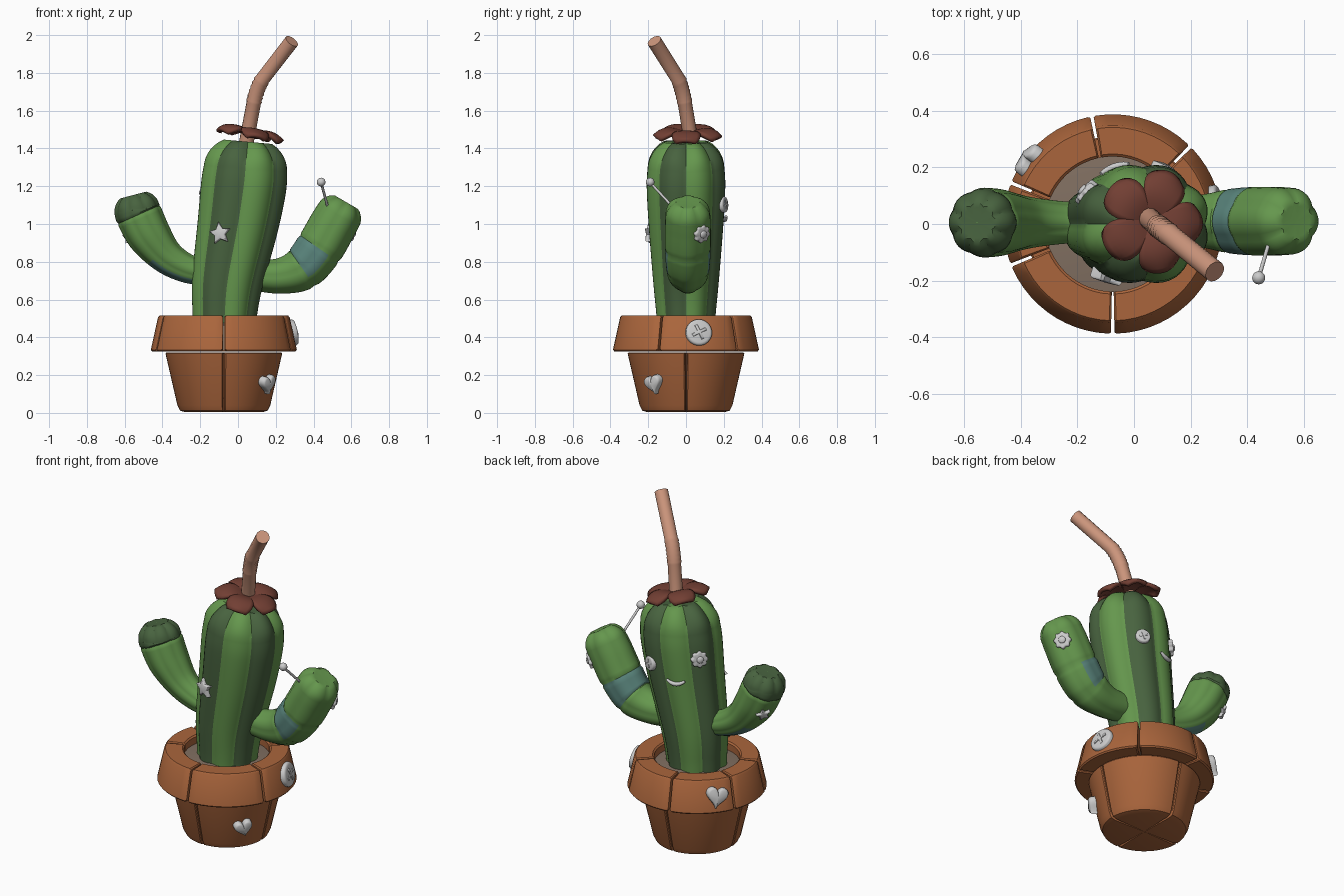
import bpy, bmesh
from math import sin, cos, pi, radians, sqrt
from mathutils import Vector, Matrix

if "Cube" in bpy.data.objects:
    bpy.data.objects.remove(bpy.data.objects["Cube"])

def mat(name, *rgb):
    m = bpy.data.materials.new(name)
    m.diffuse_color = (*rgb, 1)
    m.use_nodes = True
    m.node_tree.nodes["Principled BSDF"].inputs["Base Color"].default_value = m.diffuse_color
    return m

GREEN, DARK = mat("green", .13, .31, .075), mat("dark_green", .065, .125, .05)
TEAL, CLAY = mat("teal", .10, .23, .20), mat("clay", .40, .13, .045)
PETAL, STRAW = mat("petal", .17, .05, .034), mat("straw", .60, .30, .20)
SOIL = mat("soil", .22, .16, .12)
CX = -0.075  # pot axis

def make(name, verts, faces, mats=(), slots=None, angle=35):
    me = bpy.data.meshes.new(name)
    me.from_pydata([tuple(v) for v in verts], [], faces)
    for m in mats:
        me.materials.append(m)
    if slots:
        me.polygons.foreach_set("material_index", slots)
    bm = bmesh.new()
    bm.from_mesh(me)
    bmesh.ops.recalc_face_normals(bm, faces=bm.faces)
    bm.to_mesh(me)
    bm.free()
    me.shade_smooth()
    me.set_sharp_from_angle(angle=radians(angle))
    ob = bpy.data.objects.new(name, me)
    bpy.context.collection.objects.link(ob)
    return ob

def lobed_tube(name, ctrl, lobes, depth, cap, mats, pick, phase=0, sy=1, grooves=()):
    """Ribbed tube along (x, y, z, r) points with a dimpled domed end."""
    P = [Vector(c) for c in ctrl]
    n, sub, per, ncap = len(P), 8, 8, 10
    segs, rows = lobes * per, []
    for i in range((n - 1) * sub + 1):
        k = min(i // sub, n - 2)
        u = i / sub - k
        a, b, c, d = P[max(k - 1, 0)], P[k], P[k + 1], P[min(k + 2, n - 1)]
        q = .5 * (2*b + (c - a)*u + (2*a - 5*b + 4*c - d)*u*u + (3*b - a - 3*c + d)*u**3)
        rows.append([q.xyz, q.w * (.955 if i / sub in grooves else 1), depth, i / sub])
    cs = [r[0] for r in rows]
    tans = [(cs[min(i + 1, len(cs) - 1)] - cs[max(i - 1, 0)]).normalized() for i in range(len(cs))]
    for k in range(1, ncap + 1):
        a = k / ncap * pi / 2
        h = cap * (sin(a) - .22 * max(0, sin(a) - .8) / .2)
        rows.append([cs[-1] + tans[-1] * h, max(ctrl[-1][3] * cos(a), .002), depth + .12 * sin(a), n - 1 + k / ncap])
        tans.append(tans[len(cs) - 1])
    verts, faces, slots = [], [], []
    Y = Vector((0, 1, 0))
    for (c, r, dp, t), T in zip(rows, tans):
        N = Y.cross(T)
        for j in range(segs):
            th = phase + 2 * pi * j / segs
            f = r * (1 - dp * (1 - abs(sin(pi * j / per))))
            verts.append(c + f * (cos(th) * N + sy * sin(th) * Y))
    for i in range(len(rows) - 1):
        for j in range(segs):
            k = (j + 1) % segs
            faces.append((i*segs + j, i*segs + k, (i+1)*segs + k, (i+1)*segs + j))
            slots.append(pick(rows[i][3], phase + 2 * pi * (j + .5) / segs, j // per))
    for i in (0, len(rows) - 1):
        faces.append(tuple(range(i * segs, (i + 1) * segs)))
        slots.append(slots[0 if i == 0 else -1])
    return make(name, verts, faces, mats, slots)

def wedge(name, prof, a0, a1, inset=.007):
    """Revolved closed profile between two angles, with chamfered ends."""
    mid = Vector((sum(p[0] for p in prof), sum(p[1] for p in prof))) / len(prof)
    steps = max(4, round((a1 - a0) / 6))
    angs = [a0] + [a0 + 1.2 + (a1 - a0 - 2.4) * i / steps for i in range(steps + 1)] + [a1]
    verts, m = [], len(prof)
    for i, a in enumerate(angs):
        for r, z in prof:
            if i in (0, len(angs) - 1):
                d = mid - Vector((r, z))
                r, z = Vector((r, z)) + d.normalized() * inset
            verts.append((CX + r * cos(radians(a)), r * sin(radians(a)), z))
    faces = [(i*m + j, i*m + (j+1) % m, (i+1)*m + (j+1) % m, (i+1)*m + j)
             for i in range(len(angs) - 1) for j in range(m)]
    faces += [tuple(range(m)), tuple(range((len(angs) - 1) * m, len(angs) * m))]
    return make(name, verts, faces, [CLAY])

# Pot: four lower quarters and six rim blocks with narrow gaps
lower = [(.003, .004), (.205, .004), (.232, .012), (.246, .04), (.309, .314), (.303, .321), (.003, .321)]
pots = [wedge(f"pot_quarter_{i}", lower, 90*i + .8, 90*i + 89.2) for i in range(4)]
rim = [(.24, .326), (.38, .326), (.387, .334), (.349, .506), (.341, .515), (.247, .515), (.238, .507)]
cuts = [-22, 45, 101, 158, 202, 270, 338]
rims = [wedge(f"rim_block_{i}", rim, a + .9, b - .9) for i, (a, b) in enumerate(zip(cuts, cuts[1:]))]

# Soil
ring = [(cos(i * pi / 24), sin(i * pi / 24)) for i in range(48)]
sv = [(CX + r * x, r * y, z) for r, z in ((.24, .33), (.24, .465), (.12, .48)) for x, y in ring]
sf = [(i*48 + j, i*48 + (j+1) % 48, (i+1)*48 + (j+1) % 48, (i+1)*48 + j) for i in range(2) for j in range(48)]
make("soil", sv, sf + [tuple(range(48)), tuple(range(96, 144))], [SOIL])

# Cactus trunk and arms
body = lobed_tube("trunk", [(-.072, 0, .42, .172), (-.07, 0, .52, .178), (-.055, 0, .7, .197), (0, 0, 1, .224),
                  (.03, 0, 1.2, .236), (.04, 0, 1.3, .23)], 8, .08, .17, [GREEN, DARK],
                  lambda t, th, l: l % 2, sy=.92)
arm_l = lobed_tube("left_arm", [(-.15, .005, .74, .068), (-.27, .005, .765, .077), (-.38, .005, .83, .093),
                   (-.47, .005, .94, .117), (-.525, .005, 1.05, .123), (-.535, .005, 1.08, .12)], 8, .05, .095,
                   [GREEN, DARK, TEAL], lambda t, th, l: 1 if t >= 4 else 2 if t < 2.2 and cos(th) < -.6 else 0,
                   phase=pi / 8, grooves=(4,))
arm_r = lobed_tube("right_arm", [(.08, .01, .73, .082), (.22, .01, .725, .094), (.34, .01, .765, .117),
                   (.43, .01, .87, .126), (.5, .01, .99, .126), (.535, .01, 1.05, .123)], 6, .055, .095,
                   [GREEN, TEAL], lambda t, th, l: int(2 <= t < 3 and cos(th) < .5),
                   phase=pi / 6, grooves=(2, 3))

# Flower petals at the crown
NU, NV = 10, 8
for k in range(5):
    a = radians(-4 + 72 * k)
    pv = []
    for i in range(NU + 1):
        u = i / NU
        w = .016 + .056 * sin(min(u / .75, 1) * pi / 2) - .022 * max(0, (u - .75) / .25) ** 2
        for j in range(NV + 1):
            v = 2 * j / NV - 1
            x = .012 + .17 * u - .022 * u * v * v
            z = .03 * sin(u * 2.6) - .02 * u ** 3 - .016 * u * v * v
            pv.append((x, w * v, z))
    pf = [(i*(NV+1) + j, (i+1)*(NV+1) + j, (i+1)*(NV+1) + j + 1, i*(NV+1) + j + 1)
          for i in range(NU) for j in range(NV)]
    p = make(f"petal_{k}", pv, pf, [PETAL], angle=60)
    p.matrix_world = Matrix.Translation((.058, .01, 1.475)) @ Matrix.Rotation(radians(11), 4, 'Y') @ Matrix.Rotation(a, 4, 'Z')
    s = p.modifiers.new("thickness", 'SOLIDIFY')
    s.thickness, s.offset = .022, 0

def tube(name, pts, depth, radii=None, m=None):
    cu = bpy.data.curves.new(name, 'CURVE')
    cu.dimensions, cu.bevel_depth, cu.bevel_resolution, cu.use_fill_caps = '3D', depth, 5, True
    sp = cu.splines.new('POLY')
    sp.points.add(len(pts) - 1)
    for i, p in enumerate(pts):
        sp.points[i].co = (*p, 1)
        sp.points[i].radius = radii[i] if radii else 1
    sp.use_smooth = True
    if m:
        cu.materials.append(m)
    ob = bpy.data.objects.new(name, cu)
    bpy.context.collection.objects.link(ob)
    return ob

# Bent drinking straw with ridged elbow
A, B, C, D = [Vector(v) for v in ((.042, .03, 1.42), (.083, -.006, 1.64), (.128, -.04, 1.765), (.285, -.168, 1.968))]
M = Vector((.097, -.018, 1.71))
bend = [B*(1-u)**2 + 2*M*u*(1-u) + C*u*u for u in [i / 12 for i in range(13)]]
tube("straw", [A] + bend + [D], .039, [1] + [1.07 if i % 2 else .98 for i in range(13)] + [1], STRAW)

# Pin in the right arm
tube("pin_shaft", [(.475, -.07, 1.09), (.44, -.19, 1.22)], .007)
bpy.ops.mesh.primitive_uv_sphere_add(segments=20, ring_count=12, radius=.023, location=(.44, -.19, 1.222))
bpy.context.object.name = "pin_head"
bpy.ops.object.shade_smooth()

bpy.context.view_layer.update()

def frame(target, loc, normal, spin=0):
    """Transform sitting on the target surface, local y pointing up."""
    ok, p, _, _ = target.closest_point_on_mesh(Vector(loc))
    q = Vector(normal).to_track_quat('Z', 'Y')
    return Matrix.Translation(p) @ q.to_matrix().to_4x4() @ Matrix.Rotation(radians(spin), 4, 'Z')

def badge(name, outline, thick, M, base=-.02):
    m, vs = len(outline), []
    for s, z in ((1, base), (1, thick * .55), (.93, thick * .88), (.8, thick)):
        vs += [(x * s, y * s, z) for x, y in outline]
    fs = [(i*m + j, i*m + (j+1) % m, (i+1)*m + (j+1) % m, (i+1)*m + j) for i in range(3) for j in range(m)]
    vs.append((0, 0, thick * 1.12))
    fs += [(3*m + j, 3*m + (j+1) % m, 4*m) for j in range(m)] + [tuple(range(m))]
    ob = make(name, vs, fs, angle=45)
    ob.matrix_world = M

def loop(r, n=40, wob=0, k=8):
    return [(r * (1 + wob * cos(k*a)) * cos(a), r * (1 + wob * cos(k*a)) * sin(a)) for a in [2*pi*i/n for i in range(n)]]

def star(r):
    return [(q * cos(pi/2 + i*pi/5), q * sin(pi/2 + i*pi/5)) for i in range(10) for q in [r if i % 2 == 0 else r * .5]]

def heart(r):
    return [(r * sin(a)**3, r * (13*cos(a) - 5*cos(2*a) - 2*cos(3*a) - cos(4*a) + 2.5) / 15)
            for a in [2*pi*i/36 for i in range(36)]]

def screw(name, r, M):
    badge(name, loop(r), r * .3, M)
    w, l = r * .12, r * .62
    plus = [(w, w), (w, l), (-w, l), (-w, w), (-l, w), (-l, -w), (-w, -w), (-w, -l), (w, -l), (w, -w), (l, -w), (l, w)]
    badge(name + "_cross", plus, r * .38, M)

def flower(name, r, M):
    badge(name, loop(r, 48, .09), r * .3, M)
    badge(name + "_centre", loop(r * .45, 24), r * .5, M)

# Decorations: buttons, screws, stars, hearts and the smile
badge("trunk_star", star(.06), .02, frame(body, (-.11, -.22, .95), (-.3, -1, .03), 8))
screw("screw_eye", .042, frame(body, (.11, .23, 1.1), (.42, 1, .05), 20))
flower("button_eye", .045, frame(body, (-.21, .15, 1.17), (-.9, .7, .12)))
flower("arm_button", .046, frame(arm_r, (.63, .105, .925), (.8, .62, -.3)))
badge("arm_star", star(.042), .016, frame(arm_l, (-.6, .09, .91), (-.7, .6, -.4), 15))
screw("rim_screw", .07, frame(rims[0], (.31, .072, .43), (1, .2, .2), 25))
badge("rim_heart", heart(.062), .03, frame(rims[2], (-.38, .24, .42), (-.79, .61, .2), -12))
badge("pot_heart", heart(.052), .035, frame(pots[3], (.15, -.165, .15), (.8, -.6, -.2), 12))
smile = tube("smile", [(.052 * u, .02 * u * u - .01, .006 - .006 * u * u) for u in [i / 6 - 1 for i in range(13)]], .011,
             [1.1 - .5 * (i / 6 - 1) ** 2 for i in range(13)])
smile.matrix_world = frame(body, (-.08, .24, 1.03), (-.35, 1, .08))
